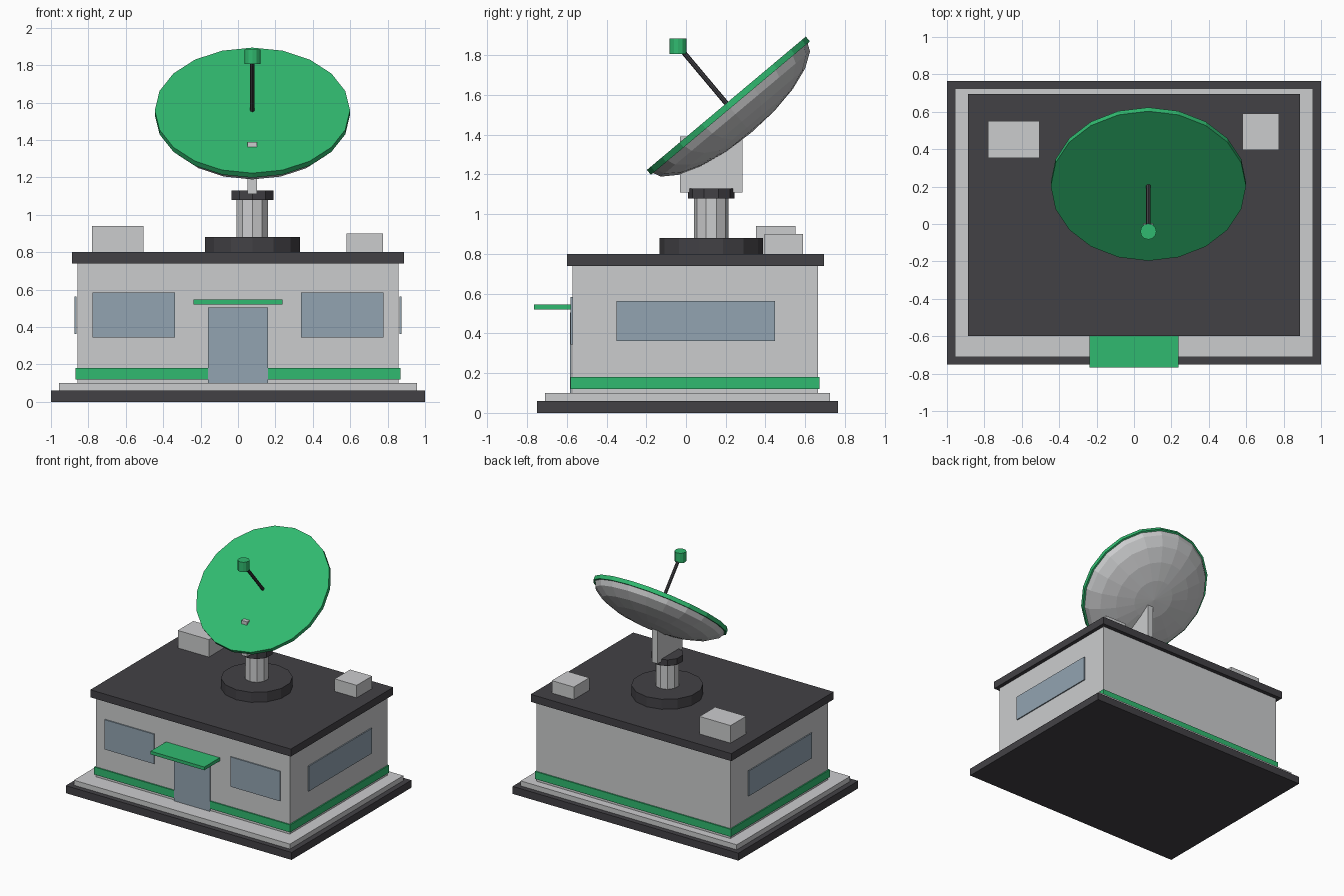
import bpy, bmesh
from math import sin, cos, pi, radians
from mathutils import Matrix, Vector

if "Cube" in bpy.data.objects:
    bpy.data.objects.remove(bpy.data.objects["Cube"])


def material(name, rgb):
    m = bpy.data.materials.new(name)
    m.use_nodes = True
    m.diffuse_color = (*rgb, 1)
    m.node_tree.nodes["Principled BSDF"].inputs["Base Color"].default_value = (*rgb, 1)
    return m


GREY = material("light grey", (0.6, 0.605, 0.615))
DARK = material("charcoal", (0.055, 0.053, 0.06))
GREEN = material("green", (0.03, 0.49, 0.16))
GLASS = material("blue grey glass", (0.29, 0.37, 0.44))


def add_object(name, bm, mat):
    bmesh.ops.recalc_face_normals(bm, faces=bm.faces)
    mesh = bpy.data.meshes.new(name)
    bm.to_mesh(mesh)
    bm.free()
    mesh.materials.append(mat)
    obj = bpy.data.objects.new(name, mesh)
    bpy.context.collection.objects.link(obj)
    return obj


def box(name, mat, x, y, z):
    """Box given by its (low, high) range on each axis."""
    bm = bmesh.new()
    bmesh.ops.create_cube(bm, size=1)
    for v in bm.verts:
        v.co = [(r[0] + r[1]) / 2 + c * (r[1] - r[0]) for c, r in zip(v.co, (x, y, z))]
    return add_object(name, bm, mat)


def lathe(name, mat, sides, profile, matrix):
    """Faceted solid of revolution; a zero radius closes to a point."""
    bm = bmesh.new()
    rings = []
    for r, z in profile:
        count = sides if r > 0 else 1
        rings.append([bm.verts.new((r * sin(2 * pi * i / sides), r * cos(2 * pi * i / sides), z))
                      for i in range(count)])
    for a, b in zip(rings, rings[1:]):
        for i in range(sides):
            j = (i + 1) % sides
            if len(b) == 1:
                bm.faces.new((a[i], a[j], b[0]))
            else:
                bm.faces.new((a[i], a[j], b[j], b[i]))
    for ring in (rings[0], rings[-1]):
        if len(ring) > 1:
            bm.faces.new(ring)
    bm.transform(matrix)
    return add_object(name, bm, mat)


def cylinder(name, mat, sides, r, z0, z1, matrix):
    return lathe(name, mat, sides, [(r, z0), (r, z1)], matrix)


# Ground slabs, walls and roof
box("foundation", DARK, (-1, 1), (-0.75, 0.765), (0, 0.06))
box("plinth", GREY, (-0.957, 0.957), (-0.71, 0.725), (0.06, 0.1))
box("walls", GREY, (-0.858, 0.858), (-0.57, 0.663), (0.1, 0.74))
box("wall_band", GREEN, (-0.868, 0.868), (-0.58, 0.673), (0.12, 0.18))
box("roof", DARK, (-0.888, 0.888), (-0.6, 0.695), (0.74, 0.8))

# Door, canopy and windows
box("door", GLASS, (-0.16, 0.16), (-0.584, -0.575), (0.1, 0.505))
box("canopy", GREEN, (-0.238, 0.238), (-0.766, -0.57), (0.52, 0.546))
for side, s in (("left", 1), ("right", -1)):
    box(side + "_front_window", GLASS, sorted((0.338 * s, 0.778 * s)), (-0.58, -0.571), (0.345, 0.583))
    box(side + "_side_window", GLASS, sorted((0.864 * s, 0.873 * s)), (-0.35, 0.448), (0.362, 0.563))

# Rooftop units
box("right_roof_unit", GREY, (-0.78, -0.505), (0.353, 0.55), (0.8, 0.94))
box("left_roof_unit", GREY, (0.58, 0.775), (0.395, 0.59), (0.8, 0.9))

# Dish pedestal
pedestal = Matrix.Translation((0.077, 0.127, 0))
cylinder("pedestal_base", DARK, 14, 0.261, 0.8, 0.88, pedestal)
cylinder("pedestal_column", GREY, 10, 0.088, 0.88, 1.08, pedestal)
cylinder("pedestal_collar", DARK, 10, 0.118, 1.08, 1.13, pedestal)
box("dish_bracket", GREY, (0.052, 0.102), (-0.03, 0.285), (1.11, 1.39))

# Tilted dish: flat face disc with a squashed half sphere behind
dish = Matrix.Translation((0.077, 0.203, 1.558)) @ Matrix.Rotation(radians(40), 4, "X")
cylinder("dish_face", GREEN, 20, 0.522, -0.032, 0, dish)
bowl = [(0.515 * cos(k * pi / 10), -0.016 - 0.178 * sin(k * pi / 10)) for k in range(5)]
lathe("dish_bowl", GREY, 20, bowl + [(0, -0.194)], dish)

# Feed boom and receiver
cylinder("feed_boom", DARK, 8, 0.0125, -0.02, 0.37, dish)
cylinder("feed_receiver", GREEN, 12, 0.043, 1.805, 1.884, Matrix.Translation((0.077, -0.04, 0)))
